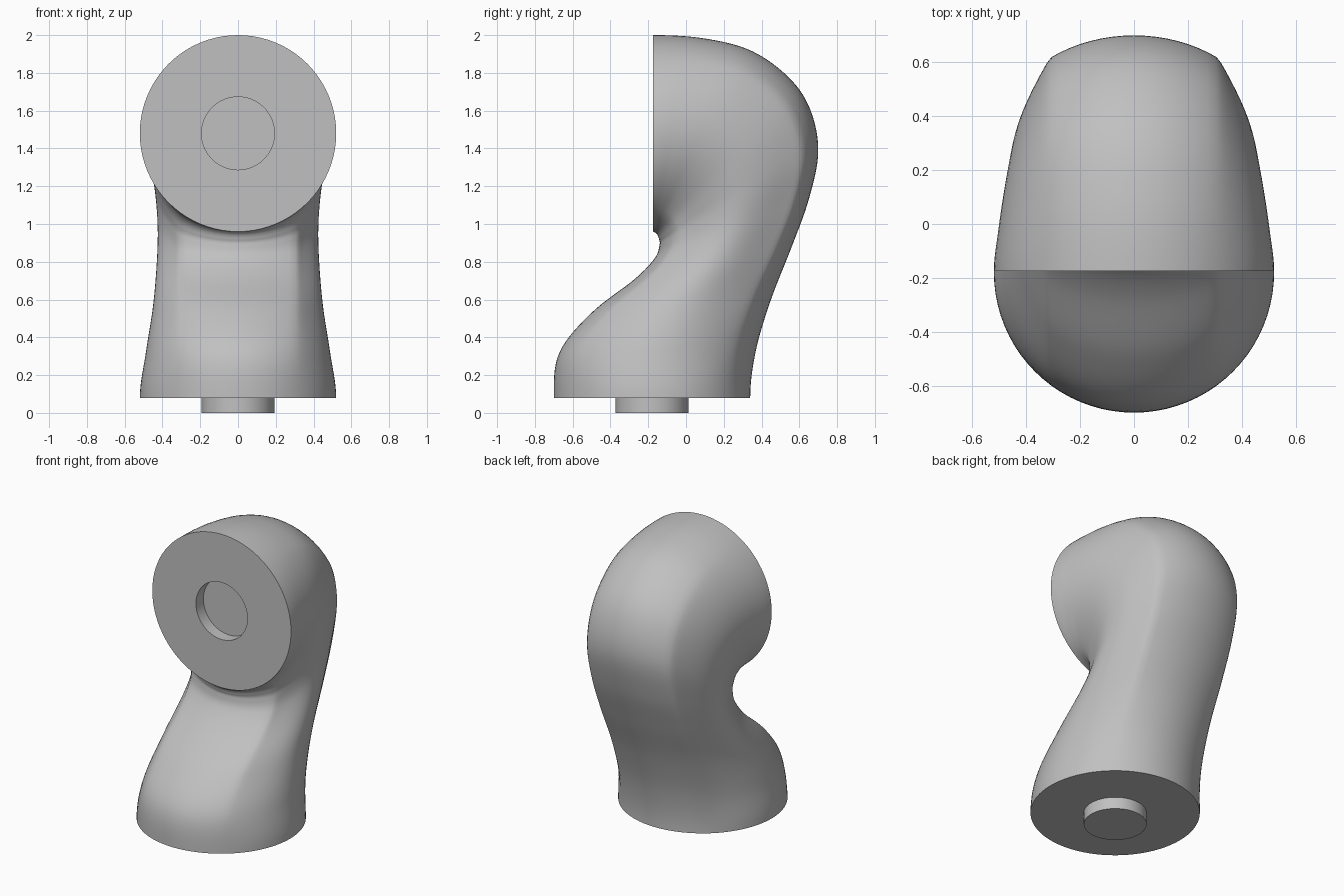
import bpy, bmesh, math
from mathutils import Vector

old = bpy.data.objects.get("Cube")
if old:
    bpy.data.objects.remove(old, do_unlink=True)

grey = bpy.data.materials.new("plain grey")
grey.use_nodes = True
COLOUR = (0.53, 0.53, 0.53, 1)
grey.diffuse_color = COLOUR
grey.node_tree.nodes["Principled BSDF"].inputs["Base Color"].default_value = COLOUR

SIDES, STEPS = 80, 8
RADIUS, PEG_RADIUS, PEG_LENGTH = 0.52, 0.193, 0.08
BASE_Y, FACE_Y, FACE_Z = -0.18, -0.175, 1.48

# Sections: inner y, inner z, outer y, outer z, half width (first and last only steer the curve)
SECTIONS = [Vector(s) for s in (
    (-0.67, -0.16, 0.37, -0.17, 0.49),
    (-0.70, 0.08, 0.34, 0.08, 0.52),
    (-0.67, 0.32, 0.37, 0.33, 0.487),
    (-0.50, 0.53, 0.45, 0.60, 0.45),
    (-0.27, 0.71, 0.56, 0.88, 0.43),
    (-0.165, 0.82, 0.65, 1.13, 0.425),
    (-0.14, 0.89, 0.70, 1.38, 0.435),
    (-0.143, 0.92, 0.66, 1.60, 0.45),
    (-0.15, 0.94, 0.55, 1.77, 0.465),
    (-0.16, 0.952, 0.35, 1.915, 0.485),
    (-0.167, 0.957, 0.10, 1.982, 0.505),
    (-0.175, 0.96, -0.175, 2.00, 0.52),
    (-0.183, 0.957, -0.45, 1.982, 0.505))]


def blend(a, b, c, d, t):
    """Smooth curve from b to c."""
    return b + 0.5 * t * (c - a + t * (2 * a - 5 * b + 4 * c - d + t * (3 * (b - c) + d - a)))


def section(values):
    """Ring with round front and back and flattened sides."""
    iy, iz, oy, oz, width = values
    inner, outer = Vector((0, iy, iz)), Vector((0, oy, oz))
    ring = []
    for i in range(SIDES):
        angle = math.tau * i / SIDES
        along, across = math.cos(angle), math.sin(angle)
        squeeze = max(0, 1 - (along / 0.8) ** 4) * (RADIUS - width)
        x = RADIUS * abs(across) - squeeze
        point = (inner + outer) / 2 + along * (outer - inner) / 2
        point.x = math.copysign(x, across)
        ring.append(point)
    return ring


def socket_ring(y):
    return [Vector((PEG_RADIUS * math.sin(a), y, FACE_Z + PEG_RADIUS * math.cos(a)))
            for a in (math.tau * i / SIDES for i in range(SIDES))]


def finish(obj):
    obj.data.materials.append(grey)
    bpy.ops.object.select_all(action='DESELECT')
    obj.select_set(True)
    bpy.context.view_layer.objects.active = obj
    bpy.ops.object.shade_smooth_by_angle(angle=math.radians(50))


# Bent body with a round socket in its front face
rings = [section(blend(*SECTIONS[k:k + 4], s / STEPS))
         for k in range(len(SECTIONS) - 3) for s in range(STEPS)]
rings += [section(SECTIONS[-2]), socket_ring(FACE_Y), socket_ring(FACE_Y + PEG_LENGTH)]

bm = bmesh.new()
loops = [[bm.verts.new(p) for p in ring] for ring in rings]
for a, b in zip(loops, loops[1:]):
    for i in range(SIDES):
        j = (i + 1) % SIDES
        bm.faces.new((a[i], a[j], b[j], b[i]))
bm.faces.new(loops[0])
bm.faces.new(loops[-1])
bmesh.ops.recalc_face_normals(bm, faces=bm.faces)
mesh = bpy.data.meshes.new("bent_body")
bm.to_mesh(mesh)
bm.free()
body = bpy.data.objects.new("bent_body", mesh)
bpy.context.collection.objects.link(body)
finish(body)

# Short peg under the base
bpy.ops.mesh.primitive_cylinder_add(vertices=64, radius=PEG_RADIUS, depth=PEG_LENGTH,
                                    location=(0, BASE_Y, PEG_LENGTH / 2))
peg = bpy.context.object
peg.name = "base_peg"
finish(peg)
